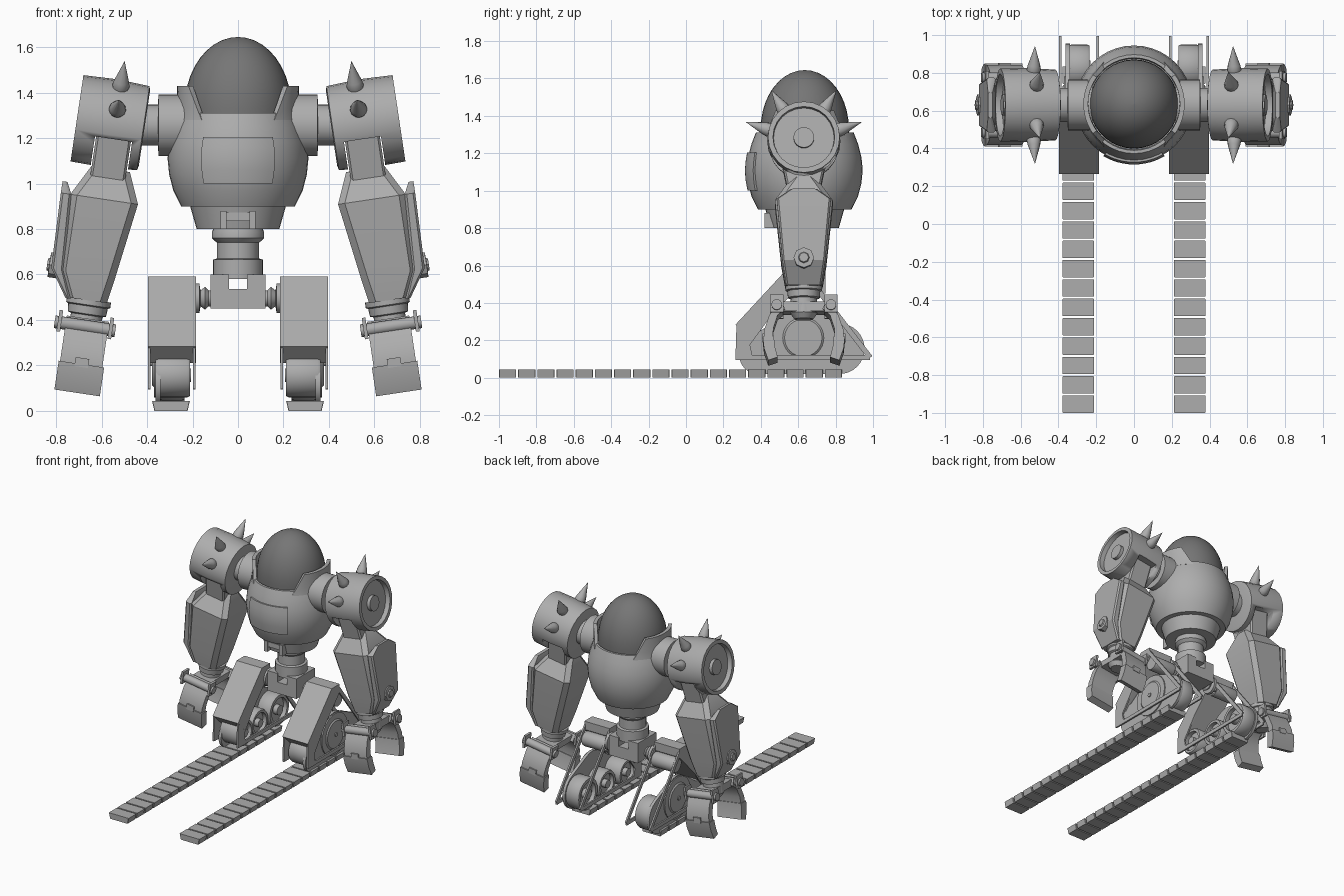
import bpy, bmesh
from math import sin, cos, pi, radians
from mathutils import Matrix, Vector

cube = bpy.data.objects.get("Cube")
if cube:
    bpy.data.objects.remove(cube)


def material(name, value):
    m = bpy.data.materials.new(name)
    m.use_nodes = True
    m.diffuse_color = (value, value, value, 1)
    m.node_tree.nodes["Principled BSDF"].inputs["Base Color"].default_value = (value, value, value, 1)
    return m


STEEL = material("steel grey", 0.42)
DARK = material("dark canopy grey", 0.18)
MID_Y = 0.635
MOVE = Matrix.Translation
TO_X = Matrix.Rotation(pi / 2, 4, "Y")      # turns a z axis into an x axis
BODY = MOVE((0, MID_Y, 0))
ARM = MOVE((0.56, 0.63, 1.265)) @ Matrix.Rotation(radians(-8.5), 4, "Y")


def add(name, bm, place=Matrix(), pair=False, mat=STEEL):
    """Turn a bmesh into one object, or a mirrored left/right pair."""
    made = []
    for side in (("left_", 1), ("right_", -1)) if pair else (("", 1),):
        b = bm.copy()
        b.transform(Matrix.Diagonal((side[1], 1, 1, 1)) @ place)
        bmesh.ops.recalc_face_normals(b, faces=b.faces[:])
        for f in b.faces:
            f.smooth = True
        for e in b.edges:
            e.smooth = e.calc_face_angle(0) < 0.55
        mesh = bpy.data.meshes.new(side[0] + name)
        b.to_mesh(mesh)
        b.free()
        mesh.materials.append(mat)
        ob = bpy.data.objects.new(side[0] + name, mesh)
        bpy.context.collection.objects.link(ob)
        made.append(ob)
    bm.free()
    return made


def stack(rings):
    """Skin a list of equal point rings and cap both ends."""
    bm = bmesh.new()
    rows = [[bm.verts.new(p) for p in ring] for ring in rings]
    n = len(rows[0])
    for a, b in zip(rows, rows[1:]):
        for i in range(n):
            bm.faces.new((a[i], a[(i + 1) % n], b[(i + 1) % n], b[i]))
    bm.faces.new(rows[0])
    bm.faces.new(rows[-1])
    return bm


def lathe(profile, segs=32):
    bm = stack([[(max(r, 1e-4) * cos(2 * pi * i / segs), max(r, 1e-4) * sin(2 * pi * i / segs), z)
                 for i in range(segs)] for r, z in profile])
    return bm


def drum(r, z0, z1, segs=24):
    return lathe([(r, z0), (r, z1)], segs)


def loft(sections, c=0.03):
    """Chamfered rectangles (z, x0, x1, half depth) joined upwards."""
    return stack([[(x0 + c, -h, z), (x1 - c, -h, z), (x1, c - h, z), (x1, h - c, z),
                   (x1 - c, h, z), (x0 + c, h, z), (x0, h - c, z), (x0, c - h, z)]
                  for z, x0, x1, h in sections])


def prism(points, x0, x1):
    return stack([[(x, y, z) for y, z in points] for x in (x0, x1)])


def box(x0, x1, y0, y1, z0, z1):
    return prism([(y0, z0), (y1, z0), (y1, z1), (y0, z1)], x0, x1)


def bar(a, b, w, x0, x1):
    a, b = Vector(a), Vector(b)
    n = (b - a).orthogonal().normalized() * w / 2
    return prism([a - n, b - n, b + n, a + n], x0, x1)


def shell(rows, facing, thick, n=12):
    """Curved plate around the body axis from rows (radius, z, half angle)."""
    bm = bmesh.new()
    grid = [[bm.verts.new((r * cos(facing + h * (2 * i / n - 1)), r * sin(facing + h * (2 * i / n - 1)), z))
             for i in range(n + 1)] for r, z, h in rows]
    for a, b in zip(grid, grid[1:]):
        for i in range(n):
            bm.faces.new((a[i], a[i + 1], b[i + 1], b[i]))
    new = bmesh.ops.extrude_face_region(bm, geom=bm.faces[:], use_keep_orig=True)
    for v in new["geom"]:
        if isinstance(v, bmesh.types.BMVert):
            v.co -= Vector((v.co.x, v.co.y, 0)).normalized() * thick
    return bm


# Torso, canopy and collar
add("torso", lathe([(0, 0.9), (0.25, 0.9), (0.285, 0.97), (0.303, 1.04), (0.31, 1.11), (0.303, 1.18),
                    (0.285, 1.25), (0.262, 1.31), (0.245, 1.31), (0.24, 1.28), (0, 1.28)], 40), BODY)
add("canopy", lathe([(0.236, 1.27)] + [(0.236 * cos(i * pi / 20), 1.33 + 0.315 * sin(i * pi / 20))
                                       for i in range(11)], 36), BODY, mat=DARK)
add("collar_ear", shell([(0.275, 1.28, 0.95), (0.267, 1.33, 0.83), (0.268, 1.43, 0.62)], 0, 0.025), BODY, True)
add("chest_plate", shell([(0.306, 1.0, 0.52), (0.317, 1.06, 0.53), (0.32, 1.11, 0.53),
                          (0.316, 1.16, 0.53), (0.308, 1.205, 0.52)], -pi / 2, 0.03), BODY)

# Waist column and pelvis
add("waist_skirt", lathe([(0, 0.8), (0.182, 0.8), (0.212, 0.905), (0, 0.905)], 36), BODY)
add("waist_column", lathe([(0.11, 0.58), (0.11, 0.665), (0.093, 0.67), (0.093, 0.74), (0.105, 0.75),
                           (0.115, 0.76), (0.115, 0.785), (0.105, 0.81)]), BODY)
add("latch_post", box(0.05, 0.078, -0.215, -0.15, 0.8, 0.88), BODY, True)
add("latch_bar", box(-0.06, 0.06, -0.205, -0.15, 0.835, 0.872), BODY)
add("pelvis", box(-0.12, 0.12, -0.11, 0.11, 0.45, 0.535), BODY)
add("pelvis_cheek", box(0.04, 0.12, -0.11, 0.11, 0.53, 0.6), BODY, True)
add("hip_axle", lathe([(0.035, 0.1), (0.035, 0.13), (0.05, 0.145), (0.035, 0.165), (0.065, 0.17), (0.065, 0.19)]),
    MOVE((0, MID_Y, 0.495)) @ TO_X, True)

# Track units
add("track_cover", prism([(0.264, 0.283), (0.55, 0.592), (0.645, 0.592), (0.645, 0.53), (0.34, 0.21)],
                         0.185, 0.397), pair=True)
FRONT, BACK, TOP = (0.275, 0.108), (0.985, 0.108), (0.62, 0.58)
for x in (0.186, 0.385):
    for name, a, b in (("base", FRONT, BACK), ("rear", BACK, TOP), ("front", FRONT, TOP)):
        add("frame_" + name + "_bar", bar(a, b, 0.028, x, x + 0.012), pair=True)
    add("frame_front_corner", prism([(0.264, 0.095), (0.36, 0.095), (0.33, 0.23), (0.27, 0.283)], x, x + 0.012),
        pair=True)


def wheel(name, y, z, r, x, w):
    add(name, lathe([(0, -0.005), (0.3 * r, -0.005), (0.3 * r, 0.03), (0.75 * r, 0.03), (0.75 * r, 0), (0.94 * r, 0),
                     (r, 0.012), (r, w - 0.012), (0.94 * r, w), (0, w)]), MOVE((x, y, z)) @ TO_X, True)


wheel("front_wheel", 0.39, 0.157, 0.098, 0.212, 0.15)
wheel("middle_wheel", 0.6, 0.145, 0.1, 0.235, 0.11)
wheel("rear_wheel", 0.83, 0.155, 0.12, 0.235, 0.11)
wheel("top_roller", 0.65, 0.47, 0.055, 0.2, 0.18)

# Rounded outer side plate as the hull of three discs
bm = bmesh.new()
for y, z, r in ((0.385, 0.12, 0.1), (0.82, 0.155, 0.135), (0.63, 0.215, 0.16)):
    for i in range(32):
        for x in (0.34, 0.362):
            bm.verts.new((x, y + r * cos(i * pi / 16), z + r * sin(i * pi / 16)))
hull = bmesh.ops.convex_hull(bm, input=bm.verts[:])
bmesh.ops.delete(bm, geom=list({v for v in hull["geom_interior"] + hull["geom_unused"]
                                if isinstance(v, bmesh.types.BMVert)}), context="VERTS")
add("track_side_plate", bm, pair=True)
add("side_disc", lathe([(0.155, 0.36), (0.155, 0.37), (0.11, 0.37), (0.1, 0.378), (0.015, 0.378), (0.015, 0.385)]),
    MOVE((0, 0.627, 0.213)) @ TO_X, True)

# Ground treads
for ob in add("tread", loft([(0, 0.222, 0.368, 0.046), (0.043, 0.212, 0.378, 0.046)], 0.002),
              MOVE((0, -0.954, 0)), True):
    arr = ob.modifiers.new("repeat", "ARRAY")
    arr.count = 18
    arr.use_relative_offset = False
    arr.use_constant_offset = True
    arr.constant_offset_displace = (0, 0.1025, 0)

# Shoulders
add("shoulder_joint", lathe([(0.135, 0.22), (0.135, 0.35), (0.09, 0.352), (0.09, 0.46)]),
    MOVE((0, 0.63, 1.257)) @ TO_X, True)
drums = add("shoulder_drum", lathe([(0, -0.15), (0.165, -0.15), (0.187, -0.145), (0.196, 0), (0.192, 0.15),
                                    (0.165, 0.15), (0.162, 0.115), (0.055, 0.115), (0.055, 0.14), (0, 0.14)], 24),
            ARM @ TO_X, True)
slots = add("slot_cutter", box(-0.105, 0.06, -0.25, 0.25, -0.25, -0.067), ARM, True)
for ob, cut in zip(drums, slots):
    mod = ob.modifiers.new("slot", "BOOLEAN")
    mod.object = cut
    mod.operation = "DIFFERENCE"
    cut.hide_render = True
    cut.hide_viewport = True
    cut.display_type = "WIRE"
for deg in (19, 58, 122, 161):
    add("spike", lathe([(0.03, 0.17), (0.038, 0.2), (0.033, 0.225), (0, 0.33)], 12),
        ARM @ MOVE((-0.02, 0, 0)) @ Matrix.Rotation(radians(deg - 90), 4, "X"), True)

# Arms
add("upper_arm_link", loft([(-0.25, -0.1, 0.055, 0.09), (-0.06, -0.1, 0.055, 0.13)], 0.01), ARM, True)
add("forearm", loft([(-0.785, -0.1, 0.08, 0.1), (-0.67, -0.12, 0.13, 0.12), (-0.335, -0.171, 0.13, 0.155),
                     (-0.2, -0.115, 0.057, 0.065)]), ARM, True)
add("forearm_plate", loft([(-0.79, 0.06, 0.083, 0.095), (-0.667, 0.11, 0.165, 0.115),
                           (-0.335, 0.125, 0.172, 0.145), (-0.283, 0.15, 0.172, 0.07)], 0.01), ARM, True)
add("forearm_bolt", lathe([(0.055, 0.12), (0.055, 0.175), (0.03, 0.176), (0.025, 0.185)], 8),
    ARM @ MOVE((0, 0, -0.655)) @ TO_X, True)

# Hands
add("wrist", lathe([(0.098, -0.78), (0.098, -0.805), (0.088, -0.81), (0.085, -0.845), (0.07, -0.85),
                    (0.072, -0.93), (0.05, -0.96)]), ARM @ MOVE((-0.02, 0, 0)), True)
add("palm", box(-0.1, 0.05, -0.14, 0.14, -0.925, -0.875), ARM, True)
UPPER = [(-0.125, -0.865), (-0.185, -0.95), (-0.212, -1.03), (-0.212, -1.075),
         (-0.165, -1.075), (-0.163, -1.02), (-0.14, -0.95), (-0.1, -0.915)]
LOWER = [(-0.22, -1.067), (-0.213, -1.13), (-0.19, -1.195), (-0.14, -1.178), (-0.155, -1.12), (-0.16, -1.067)]
for name, flip in (("front", 1), ("back", -1)):
    place = ARM @ Matrix.Diagonal((1, flip, 1, 1))
    add(name + "_finger", prism(UPPER, -0.122, 0.066), place, True)
    add(name + "_claw", prism(LOWER, -0.13, 0.072), place, True)
    add(name + "_finger_tab", box(-0.06, 0, -0.222, -0.17, -1.08, -1.04), place, True)
    add(name + "_knuckle_pin", drum(0.028, -0.155, 0.115, 16), place @ MOVE((0, -0.145, -0.9)) @ TO_X, True)
    for x in (-0.142, 0.085):
        add(name + "_knuckle_lug", box(x, x + 0.016, -0.18, -0.11, -0.94, -0.845), place, True)
